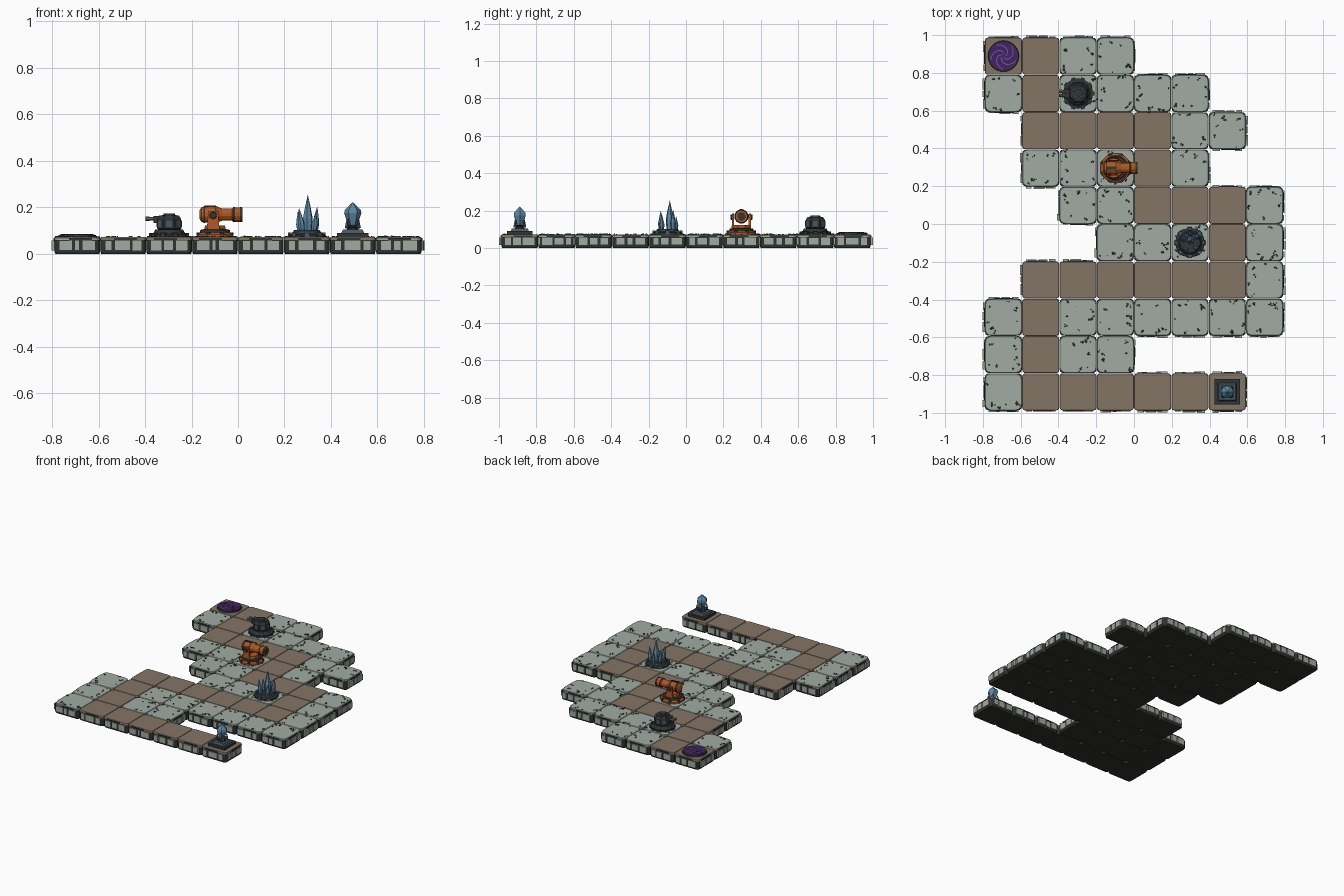
import bpy, bmesh, random
from math import pi, cos, sin, tau
from mathutils import Matrix, Vector

if "Cube" in bpy.data.objects:
    bpy.data.objects.remove(bpy.data.objects["Cube"], do_unlink=True)
random.seed(4)


def material(name, *rgb):
    m = bpy.data.materials.new(name)
    col = [((c / 255 + 0.055) / 1.055) ** 2.4 for c in rgb] + [1]
    m.use_nodes = True
    m.diffuse_color = col
    shader = m.node_tree.nodes["Principled BSDF"]
    shader.inputs["Base Color"].default_value = col
    shader.inputs["Roughness"].default_value = 0.9
    return m


STONE = material("pale stone", 160, 172, 162)
PATH = material("earth path", 131, 117, 100)
BODY = material("dark foundation", 48, 51, 46)
MOSS = material("moss", 58, 70, 42)
ORANGE = material("rust orange", 176, 88, 34)
METAL = material("gunmetal", 46, 53, 55)
SLATE = material("blue slate", 72, 88, 95)
CRYSTAL = material("blue crystal", 92, 138, 166)
PURPLE = material("deep purple", 66, 36, 98)
LILAC = material("lilac", 122, 82, 168)

parts = {}


def add(name, mat, outline, levels, at=(0, 0, 0), rot=Matrix()):
    """Loft an outline through (scale, height) levels into the named part."""
    bm = parts.setdefault(name, (bmesh.new(), mat))[0]
    xf = Matrix.Translation(at) @ rot.to_4x4()
    rings = [[bm.verts.new(xf @ Vector((x * s, y * s, z))) for x, y in outline]
             for s, z in levels]
    n = len(outline)
    for a, b in zip(rings, rings[1:]):
        for i in range(n):
            j = (i + 1) % n
            bm.faces.new((a[i], a[j], b[j], b[i]))
    bm.faces.new(rings[0][::-1])
    bm.faces.new(rings[-1])


def ngon(n, turn=0.0):
    return [(cos(tau * (i + turn) / n), sin(tau * (i + turn) / n)) for i in range(n)]


def rounded(half, rad):
    pts = []
    for q in range(4):
        for k in range(4):
            a = q * pi / 2 + k * pi / 6
            c = half - rad
            sx, sy = ((1, 1), (-1, 1), (-1, -1), (1, -1))[q]
            pts.append((sx * c + rad * cos(a), sy * c + rad * sin(a)))
    return pts


def box(name, mat, size, at, rot=Matrix(), taper=1):
    x, y, z = (v / 2 for v in size)
    add(name, mat, [(-x, -y), (x, -y), (x, y), (-x, y)], [(1, -z), (taper, z)], at, rot)


def around(count, radius, centre, z, turn=0.0):
    for i in range(count):
        a = tau * (i + turn) / count
        yield (centre[0] + radius * cos(a), centre[1] + radius * sin(a), z), Matrix.Rotation(a, 4, 'Z')


# Tile layout: p = path, g = stone, seen from above with the back row first
LAYOUT = ["ppgg....",
          "gpgggg..",
          ".ppppgg.",
          ".gggpg..",
          "..ggpppg",
          "...gggpg",
          ".ppppppg",
          "gpgggggg",
          "gpgg....",
          "gpppppp."]
PITCH = 0.1975
TOP = 0.072


def cell(col, row):
    return ((col - 3.5) * PITCH, (4.5 - row) * PITCH)


def kind(col, row):
    inside = 0 <= row < len(LAYOUT) and 0 <= col < len(LAYOUT[row])
    return LAYOUT[row][col] if inside else "."


def scatter_moss(cx, cy):
    for _ in range(9):
        side = Matrix.Rotation(random.randrange(4) * pi / 2, 4, 'Z')
        p = side @ Vector((random.uniform(0.055, 0.088), random.uniform(-0.075, 0.075), 0))
        for _ in range(random.randint(1, 3)):
            r = random.uniform(0.003, 0.007)
            spot = (cx + p.x, cy + p.y, TOP)
            add("moss_specks", MOSS, ngon(5, random.random()),
                [(r, -0.001), (r * 0.7, random.uniform(0.002, 0.006))], spot)
            p += Vector((random.uniform(-0.012, 0.012), random.uniform(-0.012, 0.012), 0))


# Foundations, tops and side bricks of every tile
for row in range(len(LAYOUT)):
    for col in range(8):
        k = kind(col, row)
        if k == ".":
            continue
        cx, cy = cell(col, row)
        at = (cx, cy, 0)
        add("tile_foundations", BODY, rounded(0.0975, 0.018), [(0.97, 0), (1, 0.008), (1, 0.06)], at)
        if k == "g":
            add("stone_tops", STONE, rounded(0.098, 0.03),
                [(0.98, 0.056), (1, 0.06), (1, 0.068), (0.97, TOP)], at)
            scatter_moss(cx, cy)
        else:
            add("path_tops", PATH, rounded(0.098, 0.016), [(1, 0.06), (1, 0.068), (0.98, TOP)], at)
        for d, (dx, dy) in enumerate(((1, 0), (0, 1), (-1, 0), (0, -1))):
            if kind(col + dx, row - dy) != ".":
                continue
            spin = Matrix.Rotation(d * pi / 2, 4, 'Z')
            cuts = [-0.084, random.uniform(-0.045, -0.015), random.uniform(0.01, 0.045), 0.084]
            for a, b in zip(cuts, cuts[1:]):
                out = random.uniform(0.102, 0.111)
                mid = spin @ Vector((out - 0.02, (a + b) / 2, 0.036))
                box("side_bricks", STONE, (0.04, b - a - 0.01, 0.042), mid + Vector(at), spin)
            rim = spin @ Vector((0.086, random.uniform(-0.02, 0.02), 0.063))
            box("rim_blocks", BODY, (0.034, 0.1, 0.01), rim + Vector(at), spin)

# Spiral portal
px, py = cell(0, 0)
add("portal_rim", METAL, ngon(24), [(0.083, TOP - 0.002), (0.08, 0.081), (0.074, 0.081)], (px, py, 0))
add("portal_disc", PURPLE, ngon(24), [(0.075, TOP), (0.075, 0.083)], (px, py, 0))
for arm in range(5):
    trail = []
    for s in range(9):
        a, r = arm * tau / 5 + s * 0.27, 0.01 + s * 0.0075
        trail.append(Vector((px + r * cos(a), py + r * sin(a), 0.084)))
    for a, b in zip(trail, trail[1:]):
        v = b - a
        turn = Vector((1, 0)).angle_signed(v.xy)
        box("portal_swirl", LILAC, (v.length, 0.005, 0.004), (a + b) / 2, Matrix.Rotation(-turn, 4, 'Z'))

# Twin-barrel gun turret facing the right
tx, ty = cell(2, 1)
t = (tx, ty, 0)
add("turret_base", METAL, ngon(16), [(0.08, TOP - 0.002), (0.08, 0.084), (0.066, 0.092), (0.06, 0.104)], t)
for p, r in around(10, 0.077, t, 0.08):
    box("turret_base_lugs", METAL, (0.018, 0.022, 0.018), p, r)
add("turret_ring", SLATE, ngon(16), [(0.064, 0.094), (0.062, 0.1)], t)
add("turret_body", METAL, ngon(8, 0.5),
    [(0.046, 0.1), (0.057, 0.11), (0.056, 0.15), (0.045, 0.166)], t)
add("turret_hatch", METAL, ngon(12), [(0.026, 0.164), (0.024, 0.174)], t)
add("turret_hatch_ring", SLATE, ngon(12), [(0.032, 0.164), (0.031, 0.168)], t)
for p, r in around(8, 0.052, t, 0.13):
    box("turret_plates", SLATE, (0.006, 0.026, 0.028), p, r)
BACKWARD = Matrix.Rotation(-pi / 2, 4, 'Y')
FORWARD = Matrix.Rotation(pi / 2, 4, 'Y')
box("turret_mantlet", METAL, (0.03, 0.048, 0.03), (tx - 0.053, ty, 0.147))
for s in (-1, 1):
    add("turret_barrels", PATH, ngon(8), [(0.007, 0.04), (0.007, 0.085), (0.009, 0.085), (0.009, 0.101)],
        (tx, ty + s * 0.011, 0.151), BACKWARD)

# Heavy cannon facing the left
cx, cy = cell(3, 3)
c = (cx, cy, 0)
add("cannon_base", ORANGE, ngon(8, 0.5), [(0.084, TOP - 0.002), (0.084, 0.083), (0.072, 0.092)], c)
add("cannon_turntable", METAL, ngon(16), [(0.066, 0.09), (0.063, 0.103), (0.05, 0.106)], c)
add("cannon_pedestal", ORANGE, ngon(8, 0.5), [(0.052, 0.1), (0.046, 0.122)], c)
for p, r in around(8, 0.076, c, 0.086, 0.5):
    box("cannon_base_bolts", METAL, (0.012, 0.016, 0.014), p, r)
for s in (-1, 1):
    y = cy + s * 0.045
    box("cannon_yoke", ORANGE, (0.055, 0.014, 0.08), (cx - 0.008, y, 0.145), taper=0.75)
    add("cannon_pivots", METAL, ngon(10), [(0.018, -0.01), (0.014, 0.01)],
        (cx - 0.008, y + s * 0.004, 0.165), Matrix.Rotation(-s * pi / 2, 4, 'X'))
muzzle = (cx, cy, 0.169)
add("cannon_barrel", ORANGE, ngon(12, 0.5),
    [(0.02, -0.066), (0.034, -0.058), (0.036, 0.01), (0.027, 0.03), (0.027, 0.08)], muzzle, FORWARD)
add("cannon_muzzle", ORANGE, ngon(12, 0.5),
    [(0.028, 0.074), (0.032, 0.078), (0.032, 0.118), (0.023, 0.118), (0.023, 0.085)], muzzle, FORWARD)
add("cannon_bore", METAL, ngon(12, 0.5), [(0.0225, 0.08), (0.0225, 0.11)], muzzle, FORWARD)
for r, z in ((0.0375, -0.05), (0.0385, 0.0), (0.034, 0.078), (0.034, 0.108)):
    add("cannon_bands", METAL, ngon(12, 0.5), [(r * 0.8, z), (r, z), (r, z + 0.007), (r * 0.8, z + 0.007)][1:3],
        muzzle, FORWARD)
box("cannon_sight", METAL, (0.05, 0.014, 0.008), (cx - 0.02, cy, 0.204))

# Crystal spike tower
sx, sy = cell(5, 5)
s = (sx, sy, 0)
add("spike_base", METAL, ngon(12), [(0.08, TOP - 0.002), (0.08, 0.082), (0.062, 0.09), (0.055, 0.102)], s)
add("spike_ring", SLATE, ngon(12), [(0.066, 0.085), (0.062, 0.094)], s)
for p, r in around(8, 0.073, s, 0.082):
    box("spike_base_blocks", SLATE, (0.018, 0.024, 0.022), p, r, 0.8)
SPIKES = ((0.004, 0.012, 0.022, 0.155, 0.0), (-0.03, 0.018, 0.014, 0.085, -0.1),
          (0.036, 0.03, 0.015, 0.105, 0.08), (0.03, -0.03, 0.014, 0.08, 0.12),
          (-0.02, -0.036, 0.015, 0.1, -0.14), (0.002, 0.046, 0.012, 0.07, 0.0))
for dx, dy, r, h, lean in SPIKES:
    add("crystal_spikes", CRYSTAL, ngon(6, 0.3),
        [(r * 0.8, 0), (r, h * 0.35), (r * 0.6, h * 0.65), (0.0005, h)],
        (sx + dx, sy + dy, 0.098), Matrix.Rotation(lean, 4, 'Y'))

# Floating core crystal on a stepped pedestal
gx, gy = cell(6, 9)
box("core_plinth", METAL, (0.134, 0.134, 0.02), (gx, gy, TOP + 0.008))
box("core_step", SLATE, (0.1, 0.1, 0.016), (gx, gy, 0.096), taper=0.85)
add("core_cup", METAL, ngon(8, 0.5), [(0.03, 0.1), (0.024, 0.112), (0.036, 0.122)], (gx, gy, 0))
for p, r in around(4, 0.034, (gx, gy), 0.13, 0.5):
    box("core_prongs", SLATE, (0.01, 0.014, 0.04), p, r @ Matrix.Rotation(-0.15, 4, 'Y'), 0.6)
add("core_crystal", CRYSTAL, ngon(6),
    [(0.014, 0.118), (0.022, 0.13), (0.037, 0.175), (0.034, 0.19), (0.001, 0.222)], (gx, gy, 0))

# Turn every collected part into an object
for name, (bm, mat) in parts.items():
    bmesh.ops.recalc_face_normals(bm, faces=bm.faces)
    mesh = bpy.data.meshes.new(name)
    bm.to_mesh(mesh)
    bm.free()
    mesh.materials.append(mat)
    bpy.context.scene.collection.objects.link(bpy.data.objects.new(name, mesh))
